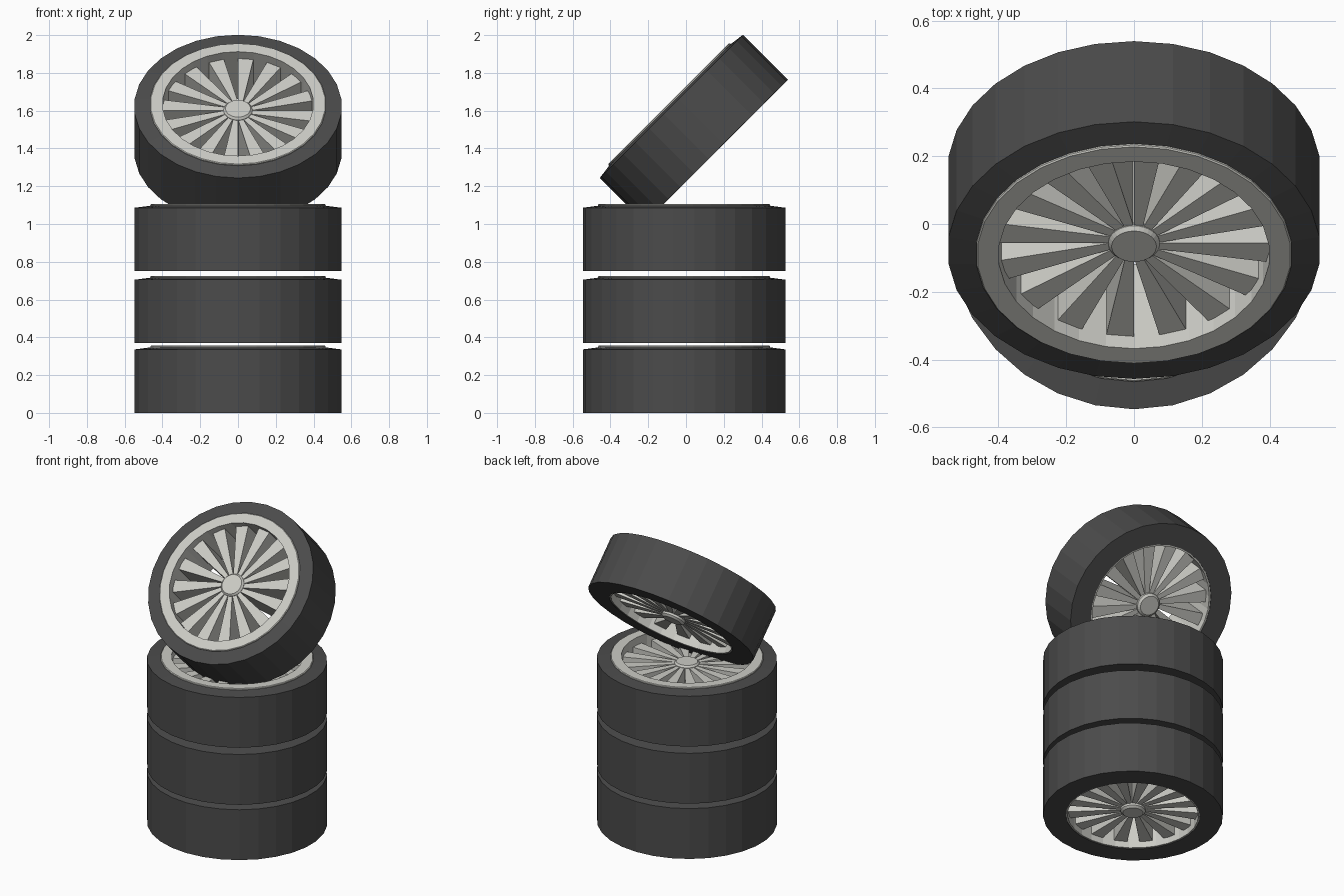
import bpy, bmesh
from math import sin, cos, pi, radians
from mathutils import Matrix, Vector

if "Cube" in bpy.data.objects:
    bpy.data.objects.remove(bpy.data.objects["Cube"])

SIDES, SPOKES, FLAT = 30, 16, 0.975   # wheel is slightly squashed in y


def material(name, rgb):
    m = bpy.data.materials.new(name)
    m.diffuse_color = (*rgb, 1)
    m.use_nodes = True
    m.node_tree.nodes["Principled BSDF"].inputs["Base Color"].default_value = m.diffuse_color
    return m


rubber = material("rubber", (0.07, 0.07, 0.07))
metal = material("metal", (0.60, 0.60, 0.56))


def finish(bm, name, mat):
    bmesh.ops.scale(bm, vec=(1, FLAT, 1), verts=bm.verts)
    bmesh.ops.recalc_face_normals(bm, faces=bm.faces)
    me = bpy.data.meshes.new(name)
    bm.to_mesh(me)
    bm.free()
    me.materials.append(mat)
    return me


def lathe(name, profile, mat, closed=True):
    """Revolve (radius, z) points; an open profile gets end caps."""
    bm = bmesh.new()
    rings = []
    for r, z in profile:
        rings.append([bm.verts.new((r * sin(2 * pi * i / SIDES), r * cos(2 * pi * i / SIDES), z))
                      for i in range(SIDES)])
    pairs = list(zip(rings, rings[1:]))
    if closed:
        pairs.append((rings[-1], rings[0]))
    else:
        bm.faces.new(rings[0])
        bm.faces.new(rings[-1])
    for a, b in pairs:
        for i in range(SIDES):
            j = (i + 1) % SIDES
            bm.faces.new((a[i], a[j], b[j], b[i]))
    return finish(bm, name, mat)


def make_spokes():
    """Deep tapered blades, each with one radial edge."""
    bm = bmesh.new()
    outline = [(0, 0.06), (0.025, 0.06), (0.082, 0.395), (0, 0.402)]
    for i in range(SPOKES):
        turn = Matrix.Rotation(2 * pi * i / SPOKES, 3, 'Z')
        low, high = [[bm.verts.new(turn @ Vector((x, y, z))) for x, y in outline]
                     for z in (0.045, 0.305)]
        bm.faces.new(low)
        bm.faces.new(high)
        for k in range(4):
            n = (k + 1) % 4
            bm.faces.new((low[k], low[n], high[n], high[k]))
    return finish(bm, "spokes", metal)


# Shared wheel parts
parts = [
    lathe("tyre", [(0.41, 0), (0.55, 0), (0.55, 0.336), (0.465, 0.347), (0.41, 0.347)], rubber),
    lathe("rim", [(0.40, 0.003), (0.412, 0.003), (0.412, 0.34), (0.467, 0.34),
                  (0.467, 0.352), (0.463, 0.356), (0.40, 0.356)], metal),
    lathe("hub", [(0.062, 0.02), (0.076, 0.032), (0.076, 0.308), (0.066, 0.32)], metal, closed=False),
    make_spokes(),
]

# Three stacked wheels and one leaning on top
placements = [
    ("bottom", (0, -0.01, 0), 0),
    ("middle", (0, -0.01, 0.369), 0),
    ("upper", (0, -0.01, 0.75), 0),
    ("leaning", (0, 0.16, 1.385), 45),
]
for label, loc, tilt in placements:
    for me in parts:
        ob = bpy.data.objects.new(f"{label}_{me.name}", me)
        ob.location = loc
        ob.rotation_euler = (radians(tilt), 0, 0)
        bpy.context.collection.objects.link(ob)
